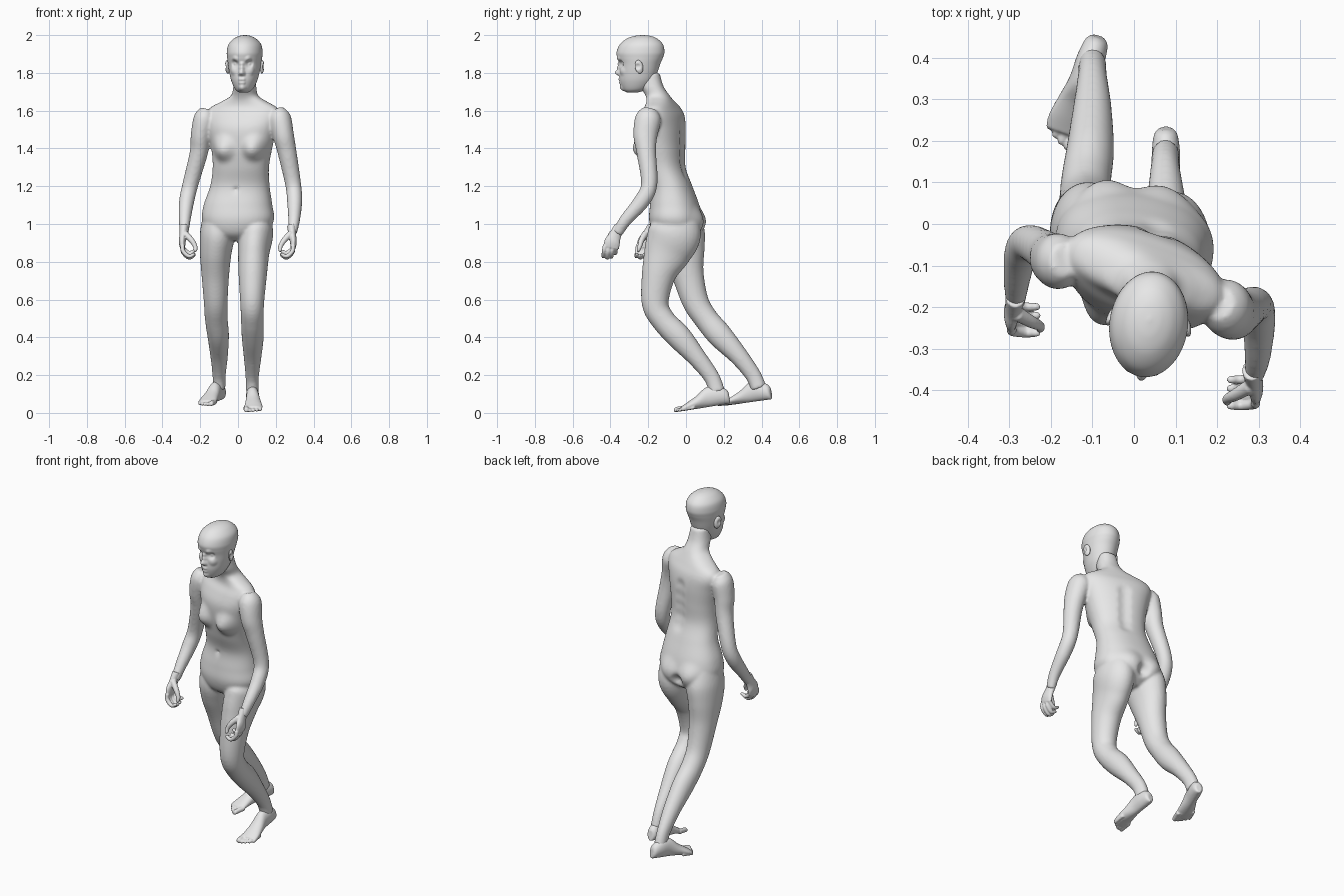
import bpy
import bmesh
import math
from mathutils import Vector, Matrix

if "Cube" in bpy.data.objects:
    bpy.data.objects.remove(bpy.data.objects["Cube"], do_unlink=True)

# One plain grey for the whole figure
grey = bpy.data.materials.new("plain_grey")
grey.use_nodes = True
grey.diffuse_color = (0.8, 0.8, 0.8, 1)
grey.node_tree.nodes["Principled BSDF"].inputs["Base Color"].default_value = (0.8, 0.8, 0.8, 1)


def smooth_path(rings, steps):
    """Interpolate a short list of rings with a Catmull-Rom spline."""
    result = []
    last = len(rings) - 1
    for i in range(last):
        quad = [rings[max(0, min(last, i + k))] for k in (-1, 0, 1, 2)]
        for s in range(steps):
            t = s / steps
            result.append([
                b + t * (c - a + t * (2 * a - 5 * b + 4 * c - d + t * (3 * (b - c) + d - a))) / 2
                for a, b, c, d in zip(*quad)])
    result.append(list(rings[-1]))
    return result


def loft(bm, rings, side=(1, 0, 0), axis=None, segments=32, steps=6, power=1.0):
    """Skin rings of (x, y, z, half width, half depth, yaw) into a closed tube."""
    rings = smooth_path([tuple(r) + (0,) * (6 - len(r)) for r in rings], steps)
    centres = [Vector(r[:3]) for r in rings]
    rows = []
    for i, (_, _, _, a, b, yaw) in enumerate(rings):
        along = centres[min(i + 1, len(rings) - 1)] - centres[max(i - 1, 0)]
        along = (Vector(axis) if axis else along).normalized()
        u = Matrix.Rotation(math.radians(yaw), 3, 'Z') @ Vector(side)
        u = (u - along * u.dot(along)).normalized()
        v = along.cross(u)
        row = []
        for k in range(segments):
            angle = math.tau * k / segments
            c, s = math.cos(angle), math.sin(angle)
            c = math.copysign(abs(c) ** power, c)
            s = math.copysign(abs(s) ** power, s)
            row.append(bm.verts.new(centres[i] + u * (a * c) + v * (b * s)))
        rows.append(row)
    faces = [bm.faces.new(rows[0]), bm.faces.new(rows[-1])]
    for low, high in zip(rows, rows[1:]):
        for k in range(segments):
            n = (k + 1) % segments
            faces.append(bm.faces.new((low[k], low[n], high[n], high[k])))
    bmesh.ops.recalc_face_normals(bm, faces=faces)


def push(bm, centre, radius, offset):
    """Soft sculpting brush: move the surface near a point."""
    centre, offset = Vector(centre), Vector(offset)
    for v in bm.verts:
        d = (v.co - centre).length / radius
        if d < 1:
            v.co += offset * (1 - d * d) ** 2


def finish(bm, name, voxel=0, relax=0):
    mesh = bpy.data.meshes.new(name)
    bm.to_mesh(mesh)
    bm.free()
    mesh.materials.append(grey)
    mesh.polygons.foreach_set("use_smooth", [True] * len(mesh.polygons))
    obj = bpy.data.objects.new(name, mesh)
    bpy.context.collection.objects.link(obj)
    if voxel:
        remesh = obj.modifiers.new("blend_parts", 'REMESH')
        remesh.mode = 'VOXEL'
        remesh.voxel_size = voxel
        remesh.use_smooth_shade = True
        soften = obj.modifiers.new("soften", 'SMOOTH')
        soften.iterations = relax
    return obj


# Torso and neck, twisting from hips to shoulders
body = bmesh.new()
loft(body, [
    (-.01, -.05, .91, .06, .07, -6), (-.005, -.05, .95, .15, .12, -6),
    (0, -.055, 1.02, .19, .138, -7), (0, -.06, 1.1, .182, .128, -8),
    (.01, -.075, 1.2, .158, .105, -10), (.015, -.11, 1.3, .15, .102, -14),
    (.02, -.125, 1.4, .163, .112, -18), (.022, -.13, 1.5, .185, .115, -19),
    (.025, -.125, 1.57, .2, .098, -19), (.03, -.125, 1.615, .185, .075, -19),
    (.033, -.135, 1.65, .12, .065, -18), (.035, -.15, 1.68, .072, .062, -15),
    (.036, -.18, 1.73, .06, .06, -10), (.037, -.19, 1.8, .05, .05, -8)],
    axis=(0, 0, 1), segments=96, power=.88)

# Chest, buttocks, cleft, spine groove and navel
push(body, (.09, -.25, 1.4), .085, (-.012, -.036, -.01))
push(body, (-.08, -.2, 1.4), .085, (-.012, -.036, -.01))
push(body, (.08, .07, 1.01), .1, (0, .02, 0))
push(body, (-.08, .09, 1.01), .1, (0, .025, 0))
push(body, (0, .09, .98), .05, (0, -.03, 0))
push(body, (-.013, -.185, 1.18), .022, (0, .02, 0))
for step in range(5):
    push(body, (.05, -.02, 1.26 + step * .06), .05, (0, -.012, 0))

# Legs: the left one leads, the right one trails
loft(body, [
    (.09, -.05, 1.04, .08, .11), (.093, -.06, .95, .093, .14),
    (.083, -.1, .85, .083, .125), (.078, -.145, .73, .075, .09),
    (.075, -.163, .58, .063, .071), (.076, -.12, .49, .06, .064),
    (.078, -.035, .4, .058, .066), (.077, .06, .29, .046, .05),
    (.075, .135, .19, .035, .042), (.076, .165, .11, .034, .042)])
loft(body, [
    (-.1, -.04, 1.04, .085, .11), (-.108, -.03, .95, .093, .13),
    (-.118, -.015, .85, .084, .115), (-.12, .01, .73, .073, .085),
    (-.118, .05, .59, .063, .07), (-.115, .105, .5, .06, .064),
    (-.105, .18, .41, .057, .066), (-.1, .28, .3, .046, .05),
    (-.1, .355, .2, .035, .042), (-.1, .385, .13, .034, .042)])

# Arms, bent at the elbow
loft(body, [
    (.205, -.19, 1.605, .035, .04), (.22, -.2, 1.56, .06, .068),
    (.24, -.215, 1.47, .056, .064), (.26, -.21, 1.38, .05, .052),
    (.292, -.195, 1.21, .042, .043), (.3, -.235, 1.12, .04, .042),
    (.297, -.32, 1.02, .031, .033), (.288, -.365, .95, .023, .028)])
loft(body, [
    (-.165, -.085, 1.605, .035, .04), (-.178, -.09, 1.56, .056, .066),
    (-.197, -.085, 1.47, .053, .062), (-.207, -.07, 1.38, .048, .052),
    (-.252, -.045, 1.21, .042, .043), (-.272, -.07, 1.12, .04, .042),
    (-.282, -.14, 1.02, .031, .033), (-.285, -.19, .95, .023, .028)])
finish(body, "body", voxel=.008, relax=5)


def make_hand(name, wrist, mirror):
    """Half-closed hand: palm, four curled fingers and an opposed thumb."""
    bm = bmesh.new()

    def tube(points, side, **options):
        loft(bm, [(wrist[0] + mirror * x, wrist[1] + y, wrist[2] + z, a, b)
                  for x, y, z, a, b in points], side=side, segments=16, **options)

    tube([(.003, .015, .03, .024, .028), (.008, -.01, -.02, .02, .033),
          (.013, -.025, -.055, .018, .042), (.012, -.032, -.085, .014, .042)], (1, 0, 0))
    for i in range(4):
        y = -.064 + i * .021
        reach = (.95, 1, .96, .82)[i]
        tube([(.012, y, -.075, .012, .012), (.008, y - .005, -.11 * reach, .0115, .0115),
              (-.022, y - .008, -.138 * reach, .011, .011),
              (-.048, y - .008, -.126 * reach, .009, .009),
              (-.053, y - .008, -.12 * reach, .005, .005)], (0, 1, 0))
    tube([(0, -.025, -.01, .018, .018), (-.035, -.045, -.045, .015, .015),
          (-.055, -.055, -.078, .012, .012), (-.056, -.062, -.1, .01, .01),
          (-.055, -.064, -.107, .005, .005)], (0, 1, 0))
    finish(bm, name, voxel=.004, relax=2)


make_hand("left_hand", (.28, -.365, .96), 1)
make_hand("right_hand", (-.282, -.19, .96), -1)


def make_foot(name, heel, toe, inner):
    """Foot along the line heel to toe; inner is the sign of the big-toe side."""
    bm = bmesh.new()
    heel, toe = Vector(heel), Vector(toe)
    axis = (toe - heel).normalized()
    side = axis.cross(Vector((0, 0, 1))).normalized() * inner

    def ring(f, across, half_width, half_height):
        centre = heel.lerp(toe, f) + side * across
        return (*centre.xy, centre.z + half_height, half_width, half_height)

    loft(bm, [ring(.0, 0, .015, .03), ring(.05, 0, .028, .04), ring(.2, 0, .034, .052),
              ring(.4, 0, .034, .052), ring(.58, -.002, .041, .034),
              ring(.75, -.003, .048, .021), ring(.86, -.003, .045, .013)], side, axis)
    for i in range(5):
        across = .036 - i * .0185
        tip = 1 - i * i * .006 - i * .008
        size = .014 if i == 0 else .0095
        loft(bm, [ring(tip - .24, across, size, size), ring(tip - .08, across, size, size),
                  ring(tip - .02, across, size, size * .9),
                  ring(tip, across, size * .5, size * .6)], side, axis, segments=16)
    finish(bm, name, voxel=.0045, relax=3)


make_foot("left_foot", (.076, .23, .05), (.08, -.063, .002), 1)
make_foot("right_foot", (-.085, .45, .072), (-.18, .18, .035), -1)

# Head: egg-shaped skull narrowing to the chin
head = bmesh.new()
skull = [(-.055, 1.695, .02, .025), (-.042, 1.712, .045, .062), (-.03, 1.755, .067, .09),
         (-.022, 1.8, .079, .1), (-.015, 1.845, .087, .108), (-.013, 1.88, .092, .121),
         (-.011, 1.91, .094, .127), (-.006, 1.95, .086, .115), (-.003, 1.98, .06, .083),
         (0, 1.995, .031, .045), (0, 2, .004, .005)]
loft(head, [(0, y, z, a, b) for y, z, a, b in skull],
     axis=(0, 0, 1), segments=128, steps=8)

# Face: sockets, eyes, brows and cheeks on both sides
for s in (-1, 1):
    push(head, (s * .036, -.108, 1.85), .03, (0, .016, 0))
    push(head, (s * .036, -.092, 1.848), .016, (0, -.008, 0))
    push(head, (s * .034, -.12, 1.874), .024, (0, -.007, 0))
    push(head, (s * .046, -.1, 1.81), .03, (s * .004, -.005, 0))
    push(head, (s * .012, -.122, 1.793), .014, (0, -.008, 0))
    for z in (1.765, 1.747):
        push(head, (s * .009, -.12, z), .016, (0, -.007, 0))
# Nose, mouth line and chin
for z, radius, depth in ((1.846, .018, .01), (1.825, .02, .015), (1.802, .023, .026)):
    push(head, (0, -.122, z), radius, (0, -depth, 0))
for i in range(-3, 4):
    push(head, (i * .007, -.124, 1.756), .008, (0, .003, 0))
push(head, (0, -.11, 1.717), .03, (0, -.012, 0))

# Ears: flattened, hollowed ovals
for s in (-1, 1):
    shape = (Matrix.Translation((s * .092, -.006, 1.832)) @ Matrix.Rotation(s * .35, 4, 'Z')
             @ Matrix.Rotation(.2, 4, 'X') @ Matrix.Diagonal((.011, .022, .036, 1)))
    ear = bmesh.ops.create_uvsphere(head, u_segments=24, v_segments=16, radius=1, matrix=shape)
    hollow = Vector((s * .103, -.012, 1.834))
    for v in ear["verts"]:
        d = (v.co - hollow).length / .017
        if d < 1:
            v.co.x -= s * .01 * (1 - d * d)

head.transform(Matrix.Translation((.037, -.23, 0)) @ Matrix.Rotation(math.radians(-8), 4, 'Z'))
finish(head, "head")
